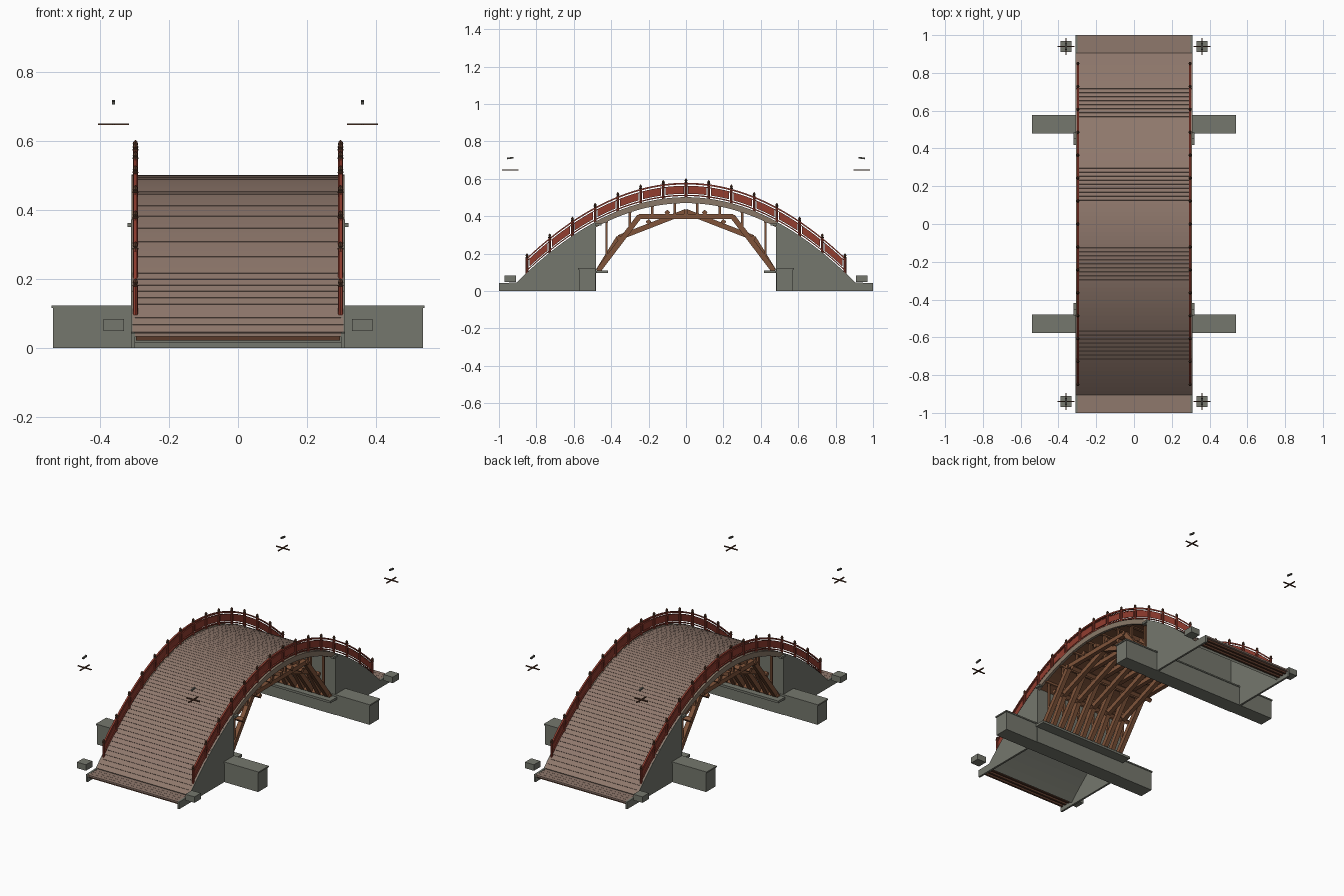
import bpy, bmesh, math
from mathutils import Matrix, Vector

cube = bpy.data.objects.get("Cube")
if cube:
    bpy.data.objects.remove(cube, do_unlink=True)


def material(name, code):
    srgb = [int(code[i:i + 2], 16) / 255 for i in (0, 2, 4)]
    col = [c / 12.92 if c < 0.04 else ((c + 0.055) / 1.055) ** 2.4 for c in srgb] + [1]
    m = bpy.data.materials.new(name)
    m.use_nodes = True
    m.diffuse_color = col
    m.node_tree.nodes["Principled BSDF"].inputs["Base Color"].default_value = col
    return m


STONE = material("grey stone", "75776d")
DECK = material("weathered planks", "8f786c")
EDGE = material("pale edge timber", "8a7968")
WOOD = material("brown timber", "80543a")
RED = material("red lacquer", "923d2f")
DARK = material("dark wood", "5a3a2a")
METAL = material("dark metal", "55554f")

END = 0.905        # where the arch meets the level approach
WALL = 0.48        # inner face of each abutment
HALF = 0.31        # half width of the bridge
RAIL_X = 0.297


def arch(y):
    return 0.5 - 0.555 * y * y


def slope(y):
    return math.atan(-1.11 * y)


def finish(bm, name, mat, smooth=False):
    bmesh.ops.recalc_face_normals(bm, faces=bm.faces)
    me = bpy.data.meshes.new(name)
    bm.to_mesh(me)
    bm.free()
    me.materials.append(mat)
    ob = bpy.data.objects.new(name, me)
    bpy.context.collection.objects.link(ob)
    if smooth:
        bpy.ops.object.select_all(action="DESELECT")
        ob.select_set(True)
        bpy.context.view_layer.objects.active = ob
        bpy.ops.object.shade_smooth_by_angle()
    return ob


def box(bm, centre, size, tilt=0):
    m = Matrix.Translation(centre) @ Matrix.Rotation(tilt, 4, "X") @ Matrix.Diagonal((*size, 1))
    bmesh.ops.create_cube(bm, size=1, matrix=m)


def beam(bm, x, p, q, width, depth):
    """Square timber between two (y, z) points."""
    dy, dz = q[0] - p[0], q[1] - p[1]
    box(bm, (x, (p[0] + q[0]) / 2, (p[1] + q[1]) / 2),
        (width, math.hypot(dy, dz), depth), math.atan2(dz, dy))


def ribbon(bm, x, width, low, high, y0, y1, steps):
    """Solid strip following the arch between two heights above it."""
    prev = None
    first = None
    for i in range(steps + 1):
        y = y0 + (y1 - y0) * i / steps
        ring = [bm.verts.new((x + sx * width / 2, y, arch(y) + h))
                for sx, h in ((-1, low), (1, low), (1, high), (-1, high))]
        if prev:
            for k in range(4):
                bm.faces.new((prev[k], prev[k - 1], ring[k - 1], ring[k]))
        first = first or ring
        prev = ring
    bm.faces.new(first)
    bm.faces.new(prev)


def lathe(bm, x, y, z, profile, sides=8):
    """Stack of frustums given as (radius, height) pairs."""
    rings = []
    for r, h in profile:
        rings.append([bm.verts.new((x + r * math.cos(2 * math.pi * k / sides),
                                    y + r * math.sin(2 * math.pi * k / sides), z + h))
                      for k in range(sides)])
    for a, b in zip(rings, rings[1:]):
        for k in range(sides):
            bm.faces.new((a[k - 1], a[k], b[k], b[k - 1]))
    bm.faces.new(rings[0])
    bm.faces.new(rings[-1])


# Deck planks laid across the arch, plus level planks at each end
bm = bmesh.new()
count = 86
pitch = 2 * END / count
for i in range(count):
    y = -END + pitch * (i + 0.5)
    a = slope(y)
    n = Vector((0, -math.sin(a), math.cos(a))) * 0.006
    box(bm, Vector((0, y, arch(y))) - n, (2 * HALF - 0.008, pitch / math.cos(a) - 0.0012, 0.012), a)
for s in (-1, 1):
    for i in range(4):
        box(bm, (0, s * (END + 0.0119 + i * 0.0238), 0.038), (2 * HALF - 0.004, 0.0228, 0.01))
finish(bm, "deck_planks", DECK)

# Backing under the planks
bm = bmesh.new()
ribbon(bm, 0, 2 * HALF - 0.03, -0.022, -0.011, -WALL, WALL, 24)
finish(bm, "deck_underside", WOOD)

# Edge girders of the open span
bm = bmesh.new()
for s in (-1, 1):
    ribbon(bm, s * (HALF - 0.01), 0.016, -0.03, 0.002, -WALL, WALL, 32)
finish(bm, "edge_girders", EDGE)

# Hollow abutments: side walls, retaining wall, sloped slab
for s, end in ((-1, "front"), (1, "back")):
    bm = bmesh.new()
    outline = [(WALL, 0)]
    outline += [(WALL + (END - WALL) * i / 12, arch(WALL + (END - WALL) * i / 12)) for i in range(13)]
    outline += [(1, 0.043), (1, 0)]
    for side in (-1, 1):
        face = bm.faces.new([bm.verts.new((side * HALF, s * y, z)) for y, z in outline])
        ext = bmesh.ops.extrude_face_region(bm, geom=[face])
        moved = [v for v in ext["geom"] if isinstance(v, bmesh.types.BMVert)]
        bmesh.ops.translate(bm, verts=moved, vec=(-side * 0.012, 0, 0))
    box(bm, (0, s * 0.49, 0.175), (2 * HALF - 0.002, 0.02, 0.35))
    ribbon(bm, 0, 2 * HALF - 0.02, -0.03, -0.011, s * WALL, s * END, 12)
    finish(bm, end + "_abutment", STONE)

    # Footing with coping, and the ledge that carries the timber feet
    bm = bmesh.new()
    box(bm, (0, s * 0.528, 0.058), (1.07, 0.09, 0.116))
    box(bm, (0, s * 0.528, 0.119), (1.08, 0.098, 0.008))
    box(bm, (0, s * 0.45, 0.103), (0.64, 0.064, 0.014))
    finish(bm, end + "_footing", STONE)

    # Sleepers below the level planks
    bm = bmesh.new()
    for i in range(3):
        box(bm, (0, s * (0.925 + i * 0.028), 0.027), (2 * HALF - 0.03, 0.012, 0.012))
    finish(bm, end + "_sleepers", DARK)

    # Brackets at the top of the retaining wall
    bm = bmesh.new()
    for side in (-1, 1):
        box(bm, (side * 0.309, s * 0.468, 0.356), (0.022, 0.035, 0.012))
    finish(bm, end + "_brackets", STONE)

    # Lantern pieces beside each end
    for side, hand in ((-1, "right"), (1, "left")):
        x, y = side * 0.36, s * 0.94
        bm = bmesh.new()
        box(bm, (x, y, 0.066), (0.06, 0.06, 0.036))
        finish(bm, f"{end}_{hand}_lantern_base", STONE)
        bm = bmesh.new()
        box(bm, (x, y, 0.647), (0.09, 0.007, 0.005))
        box(bm, (x, y, 0.647), (0.007, 0.09, 0.005))
        finish(bm, f"{end}_{hand}_lantern_cross", DARK)
        bm = bmesh.new()
        box(bm, (x, y, 0.711), (0.009, 0.036, 0.009), -s * 0.12)
        finish(bm, f"{end}_{hand}_lantern_finial", METAL)

# Interlaced timber arch: flat-topped ribs alternating with peaked ribs
foot, knee, shoulder, peak = (0.465, 0.115), (0.36, 0.285), (0.25, 0.398), (0, 0.425)
bm = bmesh.new()
for i in range(11):
    x = -0.27 + i * 0.054
    path = [foot, shoulder] if i % 2 == 0 else [foot, knee, peak]
    for s in (-1, 1):
        for p, q in zip(path, path[1:]):
            beam(bm, x, (s * p[0], p[1]), (s * q[0], q[1]), 0.026, 0.028)
    if i % 2 == 0:
        beam(bm, x, (-0.25, 0.398), (0.25, 0.398), 0.026, 0.026)
finish(bm, "timber_ribs", WOOD)

# Cross timbers tying the ribs together
bm = bmesh.new()
for y, z in (foot, knee, shoulder, (0.2, 0.37), (0.1, 0.42)):
    for s in (-1, 1):
        box(bm, (0, s * y, z), (0.58, 0.022, 0.022), s * -0.7)
box(bm, (0, 0, 0.425), (0.58, 0.024, 0.024))
finish(bm, "cross_timbers", WOOD)

# Uprights from the ribs to the deck
bm = bmesh.new()
for y, low in ((0.06, 0.41), (0.18, 0.405), (0.3, 0.33), (0.425, 0.19)):
    high = arch(y) - 0.018
    for s in (-1, 1):
        for x in (-0.27, -0.162, -0.054, 0.054, 0.162, 0.27):
            box(bm, (x, s * y, (low + high) / 2), (0.013, 0.013, high - low))
        box(bm, (0, s * y, high - 0.006), (0.6, 0.016, 0.016))
finish(bm, "uprights", WOOD)

# Railings: posts with onion caps, rails and panels
posts = [0.85 * i / 7 for i in range(-7, 8)]
cap = [(0.006, 0.078), (0.0085, 0.08), (0.0085, 0.083), (0.005, 0.085),
       (0.008, 0.09), (0.006, 0.096), (0.001, 0.102)]
for side, hand in ((-1, "right"), (1, "left")):
    x = side * RAIL_X
    bm = bmesh.new()
    for y in posts:
        lathe(bm, x, y, arch(y), [(0.007, -0.004), (0.007, 0.08)])
    finish(bm, hand + "_posts", RED, True)
    bm = bmesh.new()
    for y in posts:
        lathe(bm, x, y, arch(y), cap)
    finish(bm, hand + "_post_caps", DARK, True)
    bm = bmesh.new()
    for low, high, width in ((0.07, 0.079, 0.01), (0.058, 0.063, 0.008), (0.008, 0.015, 0.008)):
        ribbon(bm, x, width, low, high, -0.85, 0.85, 56)
    finish(bm, hand + "_rails", RED)
    bm = bmesh.new()
    for a, b in zip(posts, posts[1:]):
        ribbon(bm, x, 0.004, 0.02, 0.059, a + 0.012, b - 0.012, 4)
    finish(bm, hand + "_panels", RED)
